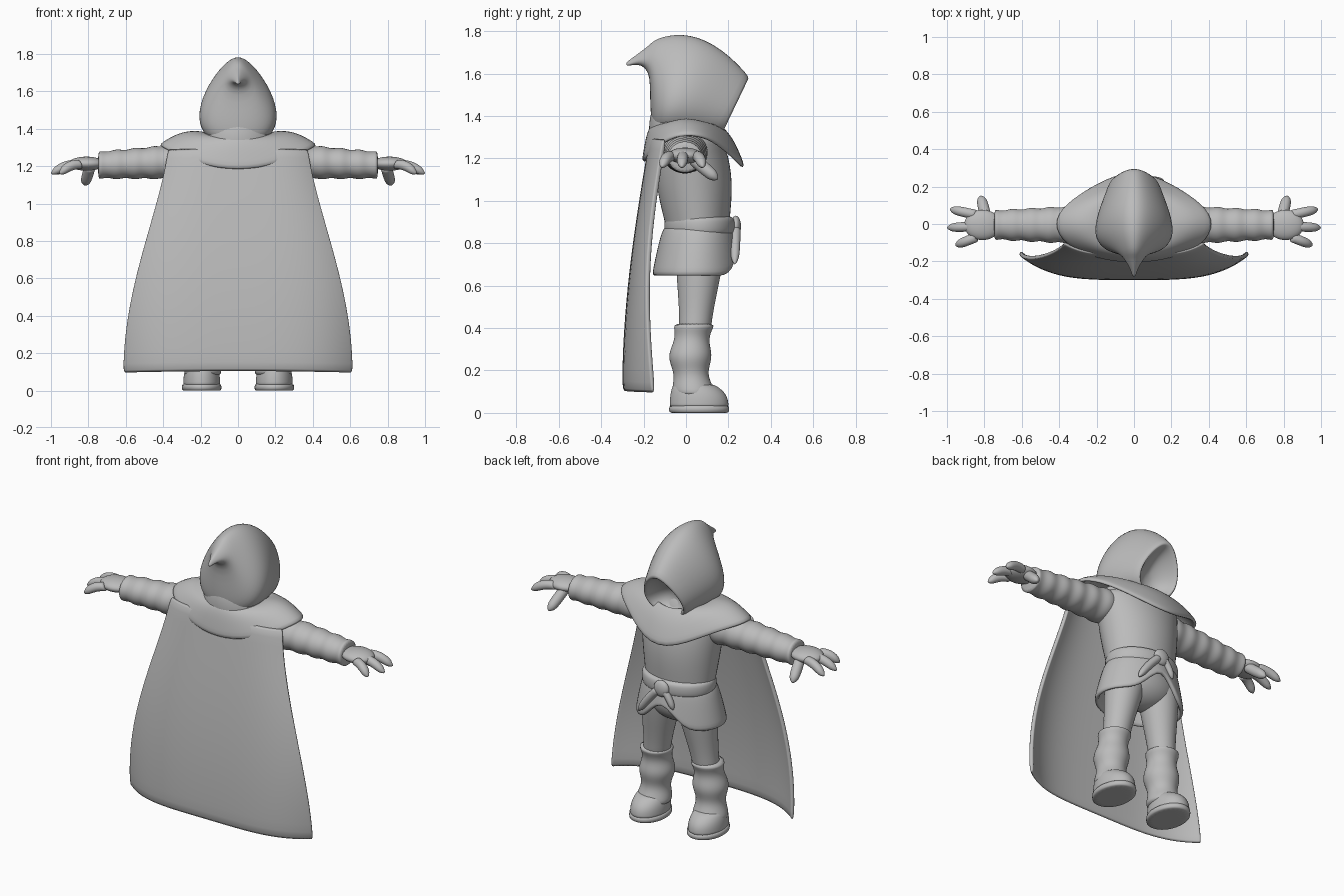
import bpy, bmesh
from math import sin, cos, pi
from mathutils import Vector

cube = bpy.data.objects.get("Cube")
if cube:
    bpy.data.objects.remove(cube, do_unlink=True)

grey = bpy.data.materials.new("plain_grey")
grey.use_nodes = True
grey.diffuse_color = (0.5, 0.5, 0.5, 1)
grey.node_tree.nodes["Principled BSDF"].inputs["Base Color"].default_value = grey.diffuse_color

X, Y, Z = Vector((1, 0, 0)), Vector((0, 1, 0)), Vector((0, 0, 1))
SIDES = 24
ANGLES = [2 * pi * i / SIDES for i in range(SIDES)]


def steps(count):
    return [i / count for i in range(count + 1)]


def ellipse(centre, u, v):
    return [centre + u * cos(t) + v * sin(t) for t in ANGLES]


def loft(name, rings, caps=True, wrap=True, mirror=False, thickness=0):
    """Skin a row of equal point rings into one smooth object."""
    bm = bmesh.new()
    rows = [[bm.verts.new(point) for point in ring] for ring in rings]
    size = len(rows[0])
    for lower, upper in zip(rows, rows[1:]):
        for i in range(size if wrap else size - 1):
            j = (i + 1) % size
            bm.faces.new((lower[i], lower[j], upper[j], upper[i]))
    if caps:
        bm.faces.new(rows[0])
        bm.faces.new(rows[-1])
    bmesh.ops.recalc_face_normals(bm, faces=bm.faces)
    for face in bm.faces:
        face.smooth = True
    mesh = bpy.data.meshes.new(name)
    bm.to_mesh(mesh)
    bm.free()
    mesh.materials.append(grey)
    obj = bpy.data.objects.new(name, mesh)
    bpy.context.collection.objects.link(obj)
    if thickness:
        solid = obj.modifiers.new("Thickness", 'SOLIDIFY')
        solid.thickness, solid.offset = thickness, 0
    if mirror:
        obj.modifiers.new("Mirror", 'MIRROR')
    smooth = obj.modifiers.new("Smooth", 'SUBSURF')
    smooth.levels = smooth.render_levels = 1


def upright(name, rule, count, **options):
    """The rule turns a fraction into x, y, z, half width, half depth."""
    rings = []
    for f in steps(count):
        x, y, z, width, depth = rule(f)
        rings.append(ellipse(Vector((x, y, z)), X * width, Y * depth))
    loft(name, rings, **options)


def blob(name, centre, radii, **options):
    """A closed ellipsoid."""
    rings = []
    for f in steps(10):
        angle = pi * (0.03 + 0.94 * f)
        middle = Vector(centre) - Z * radii[2] * cos(angle)
        rings.append(ellipse(middle, X * radii[0] * sin(angle), Y * radii[1] * sin(angle)))
    loft(name, rings, **options)


def finger(name, start, end, radius, arch, **options):
    """A round-ended tube that arches between two points."""
    start, end = Vector(start), Vector(end)
    turn = (end - start).to_track_quat('Z', 'Y')
    rings = []
    for f in steps(8):
        r = radius * (1.02 - f ** 6) ** 0.5
        centre = start.lerp(end, f) + Z * arch * sin(pi * f)
        rings.append(ellipse(centre, turn @ X * r, turn @ Y * r))
    loft(name, rings, **options)


# Torso and hips
upright("tunic_body", lambda f: (0, 0.06 - 0.04 * f, 0.8 + 0.53 * f, 0.2 + 0.07 * f,
                                 0.14 + 0.04 * sin(pi * f ** 1.3)), 8)
blob("trouser_hips", (0, 0.06, 0.77), (0.22, 0.14, 0.14))


# Tunic skirt, parted in the middle of the open side
def skirt_point(t, f):
    flare = f ** 0.7
    drop = 0.235 - 0.15 * max(0, sin(t)) ** 14
    return Vector(((0.2 + 0.065 * flare) * cos(t),
                   0.06 - 0.017 * flare + (0.148 + 0.045 * flare) * sin(t),
                   0.88 - drop * f))


loft("tunic_skirt", [[skirt_point(t, f) for t in ANGLES] for f in steps(6)],
     caps=False, thickness=0.025)

# Belt with its knot and hanging ends
upright("belt", lambda f: (0, 0.065, 0.88 - 0.045 * cos(pi * f), 0.2 + 0.025 * sin(pi * f) ** 0.5,
                           0.145 + 0.025 * sin(pi * f) ** 0.5), 6, caps=False)
blob("belt_knot", (0, 0.235, 0.88), (0.05, 0.025, 0.05))
finger("belt_end_long", (0.02, 0.235, 0.87), (0.16, 0.23, 0.7), 0.023, 0.01)
finger("belt_end_short", (-0.02, 0.235, 0.87), (-0.08, 0.235, 0.77), 0.02, 0.01)


# Legs, with folded boot shafts, feet and soles
def leg(f):
    radius = 0.095 + 0.02 * cos(pi * f)
    return 0.11 + 0.06 * f, 0.07 - 0.03 * f, 0.8 - 0.44 * f, radius, radius


def boot_shaft(f):
    radius = 0.092 + 0.009 * cos(4 * pi * (f - 0.45))
    return 0.17 + 0.02 * f, 0.04 - 0.02 * sin(pi * f), 0.425 - 0.35 * f, radius, radius


upright("trouser_legs", leg, 8, mirror=True)
upright("boot_shafts", boot_shaft, 14, mirror=True)
upright("boot_feet", lambda f: (0.194, 0.062 - 0.03 * f ** 3, 0.02 + 0.12 * f,
                                0.1 - 0.025 * f ** 3, 0.14 - 0.05 * f ** 3), 7, mirror=True)
loft("boot_soles", [ellipse(Vector((0.194, 0.062, z)), X * 0.107 * s, Y * 0.144 * s)
                    for z, s in ((0, 0.9), (0, 1), (0.035, 1), (0.035, 0.9))], mirror=True)

# Folded sleeves
sleeve = []
for f in steps(34):
    x = 0.18 + 0.57 * f
    radius = 0.108 - 0.03 * f - 0.004 * cos(20 * pi * x)
    sleeve.append(ellipse(Vector((x, -0.005, 1.23 - 0.025 * f)), Y * radius, Z * radius * 0.92))
loft("sleeves", sleeve, mirror=True)

# Hands
blob("palms", (0.81, -0.005, 1.213), (0.1, 0.083, 0.038), mirror=True)
for label, y, tip in (("fore", 0.08, 0.985), ("middle", -0.02, 1), ("small", -0.115, 0.955)):
    finger(label + "_fingers", (0.84, y * 0.6, 1.21), (tip, y, 1.16), 0.026, 0.015, mirror=True)
finger("thumbs", (0.79, 0.03, 1.2), (0.82, 0.15, 1.1), 0.03, 0, mirror=True)


# Shoulder cowl with a pointed drop on the open side
def cowl_point(t, f):
    s = sin(t)
    point = max(0, s) ** 6
    fall = 0.07 if s > 0 else 0.13
    hem = Vector((0.42 * cos(t), 0.2 * s + 0.075 * point, 1.31 - fall * s * s - 0.09 * point))
    neck = Vector((0.175 * cos(t), 0.16 * s, 1.375 - 0.03 * abs(s)))
    return neck.lerp(hem, f) + Z * 0.03 * sin(pi * f)


loft("shoulder_cowl", [[cowl_point(t, f) for t in ANGLES] for f in steps(6)],
     caps=False, thickness=0.022)


# Hood: drooping tip, then the crown up to the brim, then a hollow
def hood_ring(top, low, width):
    return [(top + low) / 2 + (top - low) / 2 * cos(t) + X * width * sin(t) * (1 - 0.32 * cos(t))
            for t in ANGLES]


hood = []
for f in steps(5)[:-1]:
    top = Vector((0, -0.285 + 0.135 * f, 1.65 + 0.1 * f))
    low = Vector((0, -0.28 + 0.11 * f, 1.635 + 0.02 * f - 0.065 * f ** 4))
    hood.append(hood_ring(top, low, 0.008 + 0.06 * f ** 1.5))
for f in steps(10):
    y = -0.15 + 0.45 * f
    top = Vector((0, y, 1.785 - 1.85 * (y + 0.03) ** 2))
    low = Vector((0, -0.17 + 0.33 * f ** 3, 1.29 + 0.3 * (1 - f) ** 4))
    hood.append(hood_ring(top, low, 0.07 + 0.06 * f + 0.1 * sin(pi * f)))
brim, middle = hood[-1], (top + low) / 2
for f in steps(5):
    angle = 0.45 + f
    hollow = middle - Y * 0.2 * (sin(angle) - sin(0.45))
    hood.append([hollow + (point - middle) * cos(angle) for point in brim])
loft("hood", hood)
upright("hood_neck", lambda f: (0, -0.01 - 0.04 * f, 1.28 + 0.18 * f,
                                0.2 - 0.05 * f * f, 0.16 - 0.06 * f * f), 4, caps=False)

# Cape, widening downward with its side edges curled toward the body
cape = []
for f in steps(12):
    width = 0.37 + 0.24 * sin(f * pi / 2) ** 1.35
    back = -0.16 - 0.13 * sin(f * pi / 2)
    edge = -0.1 - 0.05 * f - 0.05 * sin(f * pi)
    row = []
    for i in range(-10, 11):
        u = sin(i * pi / 20)
        row.append(Vector((width * u, back + (edge - back) * u ** 4, 1.3 - 1.2 * f - 0.008 * u * u)))
    cape.append(row)
loft("cape", cape, caps=False, wrap=False, thickness=0.022)
